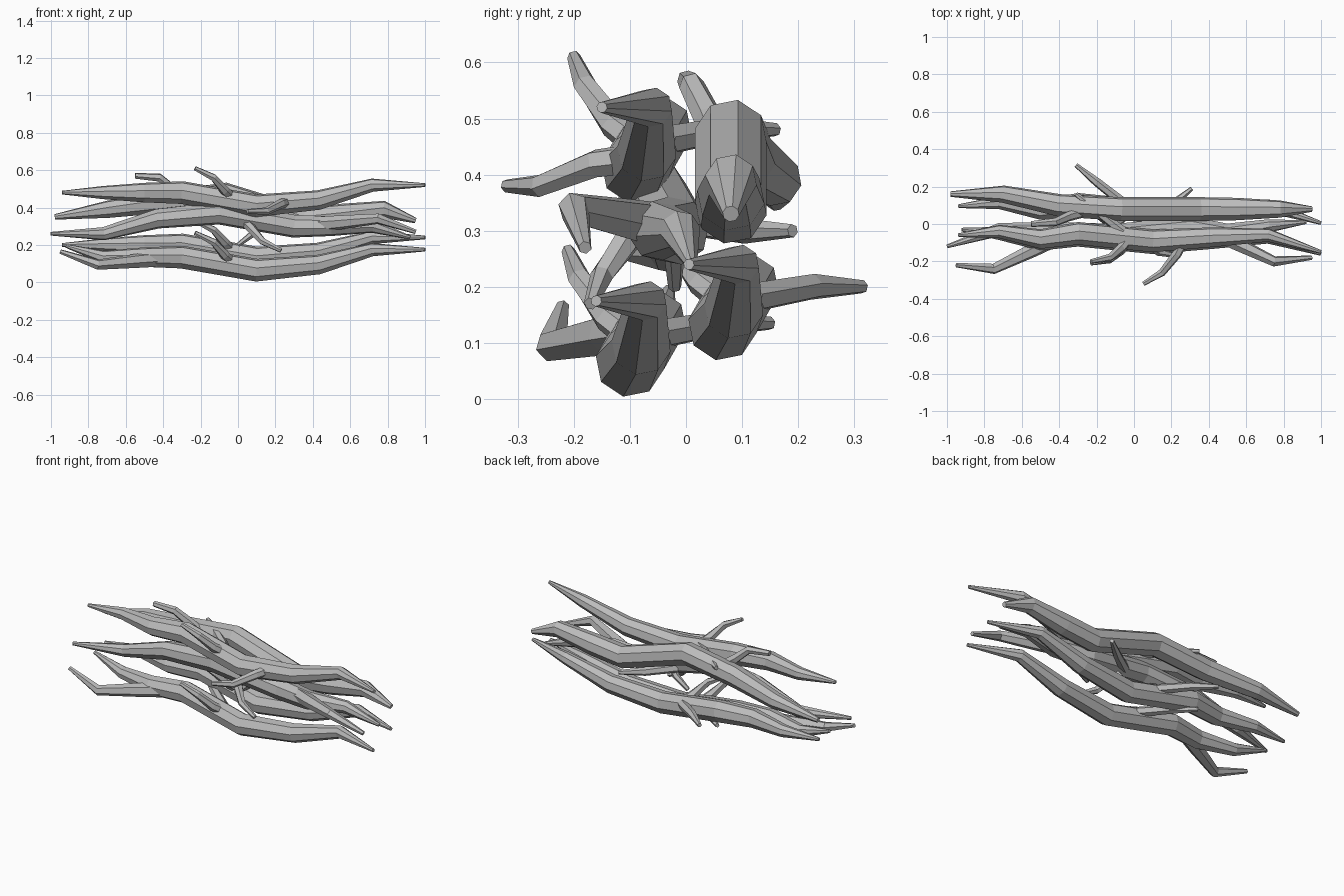
import bpy, bmesh, math
from mathutils import Vector

default_cube = bpy.data.objects.get("Cube")
if default_cube:
    bpy.data.objects.remove(default_cube, do_unlink=True)

GREY = (0.5, 0.5, 0.5, 1)
bark = bpy.data.materials.new("grey_bark")
bark.use_nodes = True
bark.diffuse_color = GREY
bark.node_tree.nodes["Principled BSDF"].inputs["Base Color"].default_value = GREY


def tube(name, path, radius_rule, sides):
    """Flat-faced tube along the path; radius_rule takes the fraction of the way along."""
    points = [Vector(point) for point in path]
    last = len(points) - 1
    bm = bmesh.new()
    rings = []
    for index, centre in enumerate(points):
        along = points[min(index + 1, last)] - points[max(index - 1, 0)]
        along.normalize()
        side = along.cross(Vector((0, 0, 1))).normalized()
        up = side.cross(along)
        radius = radius_rule(index / last)
        angles = [math.tau * (k + 0.25) / sides for k in range(sides)]
        rings.append([bm.verts.new(centre + radius * (math.cos(a) * side + math.sin(a) * up))
                      for a in angles])
    for ring, following in zip(rings, rings[1:]):
        for k in range(sides):
            bm.faces.new((ring[k - 1], ring[k], following[k], following[k - 1]))
    bm.faces.new(rings[0])
    bm.faces.new(rings[-1])
    bmesh.ops.recalc_face_normals(bm, faces=bm.faces)
    mesh = bpy.data.meshes.new(name)
    bm.to_mesh(mesh)
    bm.free()
    mesh.materials.append(bark)
    bpy.context.collection.objects.link(bpy.data.objects.new(name, mesh))


def stick(name, path, thickness=0.053, tip=0.01, fullness=2):
    """Main stick, thickest in the middle and pointed at both ends."""
    def swell(t):
        return tip + thickness * (1 - abs(2 * t - 1) ** fullness)
    tube(name, path, swell, sides=8)


def twig(name, path, base=0.028, tip=0.012):
    """Side shoot that narrows towards its far end."""
    def taper(t):
        return base + (tip - base) * t ** 2
    tube(name, path, taper, sides=6)


def placed(path, offset, turn):
    """Shift a path; turn = -1 also rolls it half way round the depth axis."""
    return [Vector((turn * x, y, turn * z)) + Vector(offset) for x, y, z in path]


# Shared shapes of the repeated stick and its side shoots
trunk = [(-0.72, -0.04, 0.48), (-0.5, -0.08, 0.48), (-0.3, -0.05, 0.48),
         (0.1, -0.09, 0.41), (0.43, -0.07, 0.44), (0.72, -0.06, 0.52),
         (1, -0.15, 0.52)]
plain_end = (-0.94, -0.06, 0.48)
raised_end = (-0.92, -0.02, 0.54)
front_twig = [(-0.03, -0.08, 0.45), (-0.07, -0.13, 0.49),
              (-0.13, -0.18, 0.56), (-0.23, -0.2, 0.61)]
rear_twig = [(-0.06, -0.04, 0.46), (-0.2, 0.07, 0.48), (-0.31, 0.16, 0.48)]
fork = [(-0.42, -0.07, 0.47), (-0.54, -0.13, 0.46),
        (-0.75, -0.23, 0.44), (-0.95, -0.21, 0.51)]

# Four copies: name, offset, turn, forked end
copies = (("top", (0, 0, 0), 1, False),
          ("lower_front", (0, -0.01, -0.345), 1, True),
          ("lower_rear", (0, 0.155, -0.28), 1, False),
          ("middle", (0, 0.03, 0.78), -1, True))
for label, offset, turn, forked in copies:
    end = raised_end if forked else plain_end
    stick(label + "_stick", placed([end] + trunk, offset, turn))
    twig(label + "_front_twig", placed(front_twig, offset, turn))
    twig(label + "_rear_twig", placed(rear_twig, offset, turn))
    if forked:
        twig(label + "_fork", placed(fork, offset, turn), base=0.042)

# Extra shoots on the top and middle sticks
twig("top_low_twig", [(0.27, -0.08, 0.43), (0.23, -0.16, 0.42),
                      (0.15, -0.26, 0.38), (0.05, -0.32, 0.38)])
twig("middle_inner_twig", [(0.12, -0.04, 0.31), (0.08, -0.02, 0.26), (0, -0.02, 0.2)],
     base=0.022)

# Thick rear stick with its raised twig
stick("rear_stick", [(-0.98, 0.16, 0.35), (-0.7, 0.16, 0.39), (-0.4, 0.1, 0.43),
                     (-0.07, 0.08, 0.47), (0.35, 0.08, 0.34), (0.55, 0.08, 0.36),
                     (0.78, 0.08, 0.39), (0.95, 0.08, 0.33)],
      thickness=0.05, tip=0.015, fullness=3)
twig("rear_raised_twig", [(-0.28, 0.06, 0.45), (-0.35, 0.04, 0.5),
                          (-0.42, 0.01, 0.56), (-0.55, 0, 0.57)], tip=0.016)
